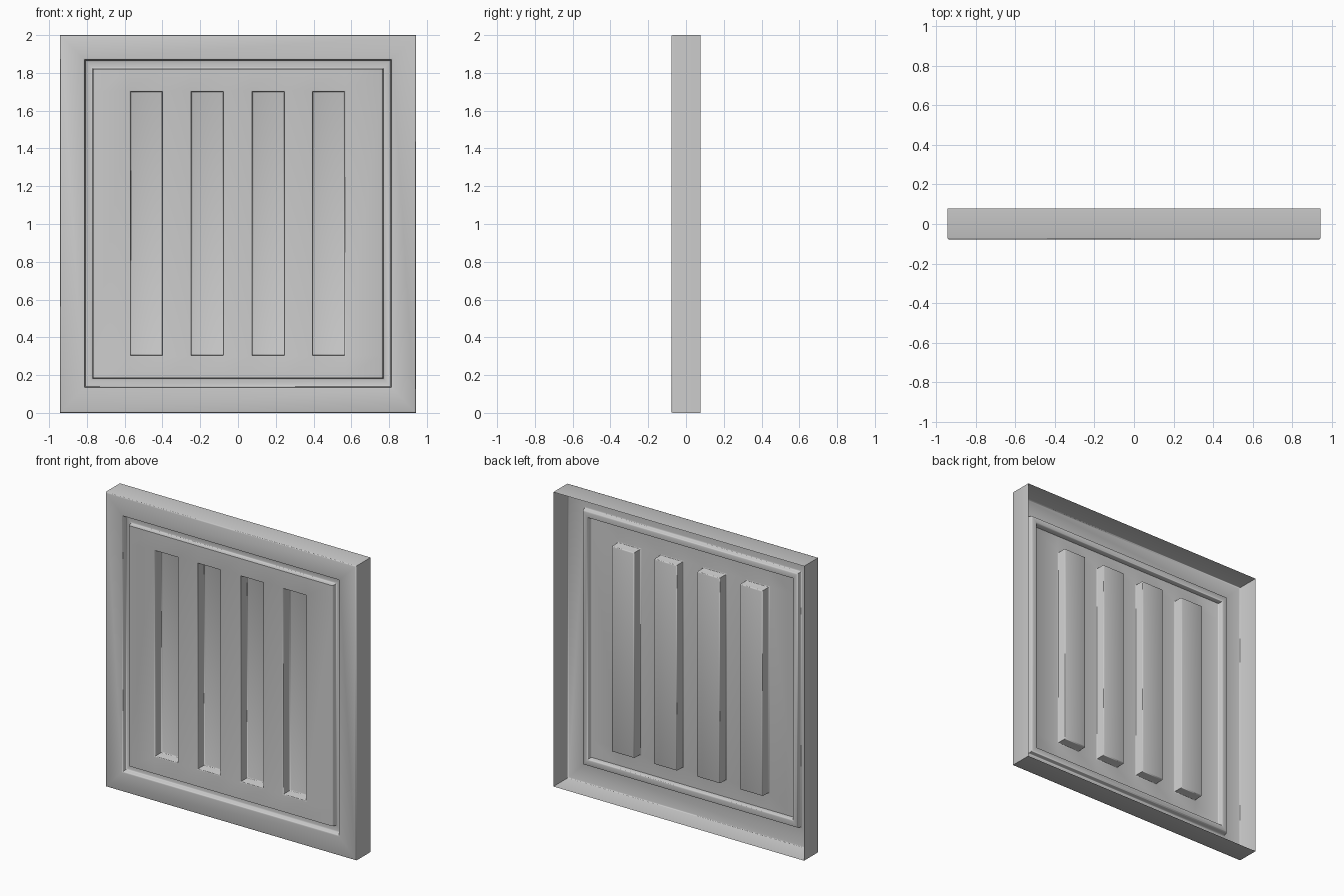
import bpy, bmesh
from math import radians

cube = bpy.data.objects.get("Cube")
if cube:
    bpy.data.objects.remove(cube, do_unlink=True)

FRONT, BACK = -0.078, 0.078
GROOVE_DEPTH, SLOT_DEPTH = 0.035, 0.07
SLOT_X = [-0.485, -0.163, 0.16, 0.48]
SLOT_HALF = 0.084

grey = bpy.data.materials.new("grey")
grey.use_nodes = True
grey.diffuse_color = (0.6, 0.6, 0.6, 1)
grey.node_tree.nodes["Principled BSDF"].inputs["Base Color"].default_value = (0.6, 0.6, 0.6, 1)

bm = bmesh.new()


def ring(half_x, low, high, y):
    return [bm.verts.new((x, y, z)) for x, z in
            ((-half_x, low), (half_x, low), (half_x, high), (-half_x, high))]


def bridge(a, b):
    for i in range(4):
        j = (i + 1) % 4
        bm.faces.new((a[i], a[j], b[j], b[i]))


# Open-backed rim, flat border and the pressed groove, as nested rectangles
groove_y = FRONT + GROOVE_DEPTH
rings = [ring(*r) for r in (
    (0.942, 0, 2, BACK), (0.942, 0, 2, FRONT),
    (0.812, 0.135, 1.87, FRONT), (0.808, 0.14, 1.866, groove_y),
    (0.77, 0.182, 1.824, groove_y), (0.766, 0.186, 1.82, FRONT))]
for a, b in zip(rings, rings[1:]):
    bridge(a, b)

# Raised centre panel as a grid whose middle row holds the slots
xs = [-0.766] + [c + s * SLOT_HALF for c in SLOT_X for s in (-1, 1)] + [0.766]
zs = [0.186, 0.305, 1.70, 1.82]
grid = [[bm.verts.new((x, FRONT, z)) for x in xs] for z in zs]
slots = []
for r in range(3):
    for c in range(len(xs) - 1):
        face = bm.faces.new((grid[r][c], grid[r][c + 1], grid[r + 1][c + 1], grid[r + 1][c]))
        if r == 1 and c % 2:
            slots.append(face)

# Press each slot inwards
for face in slots:
    rim = list(face.verts)
    bm.faces.remove(face)
    floor = [bm.verts.new((v.co.x, FRONT + SLOT_DEPTH, v.co.z)) for v in rim]
    bridge(rim, floor)
    bm.faces.new(floor)

# Join the panel to the groove; its outer cells share the corner points
bmesh.ops.remove_doubles(bm, verts=bm.verts, dist=0.0005)
inner_edges = [e for e in bm.edges if e.is_boundary and
               all(abs(v.co.y - FRONT) < 1e-5 for v in e.verts)]
long_edges = [e for e in inner_edges if e.calc_length() > 1.6]
for edge in long_edges:
    a, b = edge.verts
    wall = edge.link_faces[0]
    axis = 0 if abs(a.co.x - b.co.x) > 1 else 2
    other = 2 - axis
    chain = [v for v in bm.verts if abs(v.co.y - FRONT) < 1e-5
             and abs(v.co[other] - a.co[other]) < 1e-4]
    chain.sort(key=lambda v: v.co[axis])
    ends = (a, b)
    rest = [v for v in wall.verts if v not in ends]
    rest.sort(key=lambda v: -v.co[axis])
    bm.faces.remove(wall)
    bm.edges.remove(edge)
    bm.faces.new(chain + rest)
bmesh.ops.recalc_face_normals(bm, faces=bm.faces)

# Soften the folds that run round the front, leaving the corners crisp
folds = [e for e in bm.edges if len(e.link_faces) == 2
         and e.calc_face_angle(0) > radians(30)
         and abs(e.verts[0].co.y - e.verts[1].co.y) < 1e-4]
bmesh.ops.bevel(bm, geom=folds, offset=0.007, offset_type='OFFSET', segments=2,
                profile=0.5, affect='EDGES', clamp_overlap=True)

# Make the outside of the sheet face forwards
bm.faces.ensure_lookup_table()
front_face = max(bm.faces, key=lambda f: f.calc_area() * abs(f.normal.y))
if front_face.normal.y > 0:
    bmesh.ops.reverse_faces(bm, faces=bm.faces)

mesh = bpy.data.meshes.new("pressed_panel")
bm.to_mesh(mesh)
bm.free()
mesh.materials.append(grey)
panel = bpy.data.objects.new("pressed_panel", mesh)
bpy.context.scene.collection.objects.link(panel)
bpy.context.view_layer.objects.active = panel
panel.select_set(True)
bpy.ops.object.shade_smooth_by_angle(angle=radians(50))
